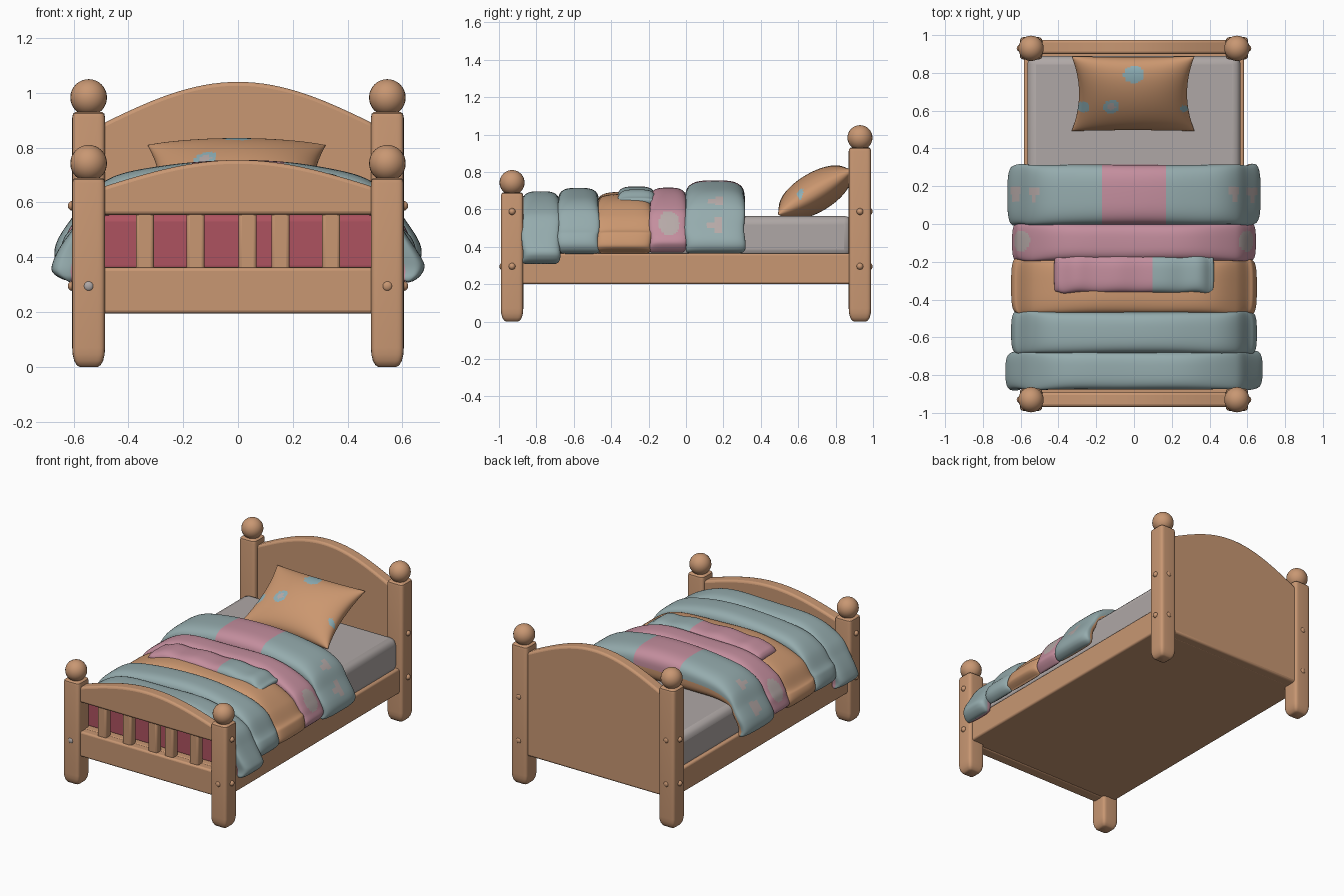
import bpy, bmesh, math
from mathutils import Vector, Matrix

if "Cube" in bpy.data.objects:
    bpy.data.objects.remove(bpy.data.objects["Cube"])


def material(name, rgb):
    m = bpy.data.materials.new(name)
    m.use_nodes = True
    m.diffuse_color = (*rgb, 1)
    bsdf = m.node_tree.nodes["Principled BSDF"]
    bsdf.inputs["Base Color"].default_value = (*rgb, 1)
    bsdf.inputs["Roughness"].default_value = 0.8
    return m


WOOD = material("wood", (0.58, 0.31, 0.17))
ORANGE = material("orange cloth", (0.60, 0.31, 0.16))
TEAL = material("teal cloth", (0.30, 0.41, 0.42))
PINK = material("pink cloth", (0.55, 0.27, 0.34))
RED = material("red cloth", (0.42, 0.085, 0.115))
LINEN = material("linen", (0.43, 0.39, 0.38))
DOT = material("pale dot", (0.47, 0.40, 0.39))
BLUE = material("blue dot", (0.27, 0.43, 0.47))


def finish(name, bm, mats, angle=None):
    bmesh.ops.recalc_face_normals(bm, faces=bm.faces)
    me = bpy.data.meshes.new(name)
    bm.to_mesh(me)
    bm.free()
    for m in mats:
        me.materials.append(m)
    ob = bpy.data.objects.new(name, me)
    bpy.context.collection.objects.link(ob)
    me.shade_smooth()
    if angle:
        me.set_sharp_from_angle(angle=math.radians(angle))
    return ob


def bevel(ob, width, segments=3):
    b = ob.modifiers.new("bevel", "BEVEL")
    b.width, b.segments, b.limit_method = width, segments, "ANGLE"


def box(name, lo, hi, mat, width=0.012):
    bm = bmesh.new()
    bmesh.ops.create_cube(bm, size=1)
    lo, hi = Vector(lo), Vector(hi)
    for v in bm.verts:
        v.co = (lo + hi) / 2 + v.co * (hi - lo)
    bevel(finish(name, bm, [mat], 40), width)


def loft(bm, rings):
    rows = [[bm.verts.new(p) for p in r] for r in rings]
    n = len(rows[0])
    for a, b in zip(rows, rows[1:]):
        for i in range(n):
            bm.faces.new((a[i], a[(i + 1) % n], b[(i + 1) % n], b[i]))
    bm.faces.new(rows[0])
    bm.faces.new(rows[-1])


def squircle(i, n, power):
    a = 2 * math.pi * i / n
    c, s = math.cos(a), math.sin(a)
    return (math.copysign(abs(c) ** (2 / power), c),
            math.copysign(abs(s) ** (2 / power), s))


def ball(name, loc, r, mat, squash=None):
    bm = bmesh.new()
    bmesh.ops.create_uvsphere(bm, u_segments=24, v_segments=16, radius=r)
    for v in bm.verts:
        if squash:
            v.co[squash] *= 0.6
        v.co += Vector(loc)
    finish(name, bm, [mat])


# Posts with finials and bolts
def post(name, x, y, h):
    bm = bmesh.new()
    profile = [(0, .55), (.006, .72), (.022, .88), (.045, .97), (.07, 1),
               (h - .02, 1), (h - .006, .95), (h, .82)]
    loft(bm, [[(x + .06 * s * p[0], y + .06 * s * p[1], z)
               for p in (squircle(i, 40, 6) for i in range(40))]
              for z, s in profile])
    finish(name, bm, [WOOD], 40)
    ball(name + "_finial", (x, y, h + .053), .067, WOOD)
    sx, sy = math.copysign(1, x), math.copysign(1, y)
    for z in (.295, .588):
        ball(name + "_side_bolt", (x + sx * .058, y, z), .018, WOOD, 0)
        if y > 0 or z < .4:
            ball(name + "_end_bolt", (x, y + sy * .056, z), .018,
                 LINEN if x < 0 > y else WOOD, 1)


for side, sx in (("left", 1), ("right", -1)):
    post("front_post_" + side, sx * .545, -.93, .69)
    post("back_post_" + side, sx * .545, .93, .93)


# Arched boards
def arched_board(name, y0, y1, bottom, shoulder, rise):
    bm = bmesh.new()
    xs = [-.5 + i / 32 for i in range(33)]
    outline = [(x, shoulder + rise * math.cos(math.pi * x / 1.0)) for x in xs]
    outline += [(.5, bottom), (-.5, bottom)]
    loft(bm, [[(x, y, z) for x, z in outline] for y in (y0, y1)])
    bevel(finish(name, bm, [WOOD], 40), .014)


arched_board("headboard", .9, .975, .2, .885, .155)
arched_board("footboard_top", -.968, -.89, .555, .655, .1)
box("footboard_rail", (-.5, -.968, .195), (.5, -.89, .362), WOOD)
for x in (-.34, -.155, .035, .155, .34):
    box("footboard_slat", (x - .033, -.955, .34), (x + .033, -.9, .57), WOOD)

# Frame and mattress
box("bed_frame", (-.583, -.92, .2), (.583, .92, .365), WOOD)
box("mattress", (-.565, -.8, .34), (.565, .89, .565), LINEN, .045)
box("sheet_end", (-.56, -.872, .34), (.56, -.6, .56), RED, .03)


# Quilt folds, each a padded band draped over the mattress
def catmull(pts, t):
    pts = [Vector(p) for p in pts]
    i = min(int(t * (len(pts) - 1)), len(pts) - 2)
    u = t * (len(pts) - 1) - i
    b, c = pts[i], pts[i + 1]
    a = pts[i - 1] if i else Vector((-c.x, c.y))
    d = pts[i + 2] if i + 2 < len(pts) else 2 * c - b
    return (b * 2 + (c - a) * u + (2 * a - 5 * b + 4 * c - d) * u * u
            + (3 * b - a - 3 * c + d) * u ** 3) / 2


def quilt(name, y0, y1, half, top, hem, mats, rule, short=False):
    if short:
        outer = [(0, top), (half * .5, top - .005), (half * .85, top - .025), (half, hem)]
        inner = [(0, .6), (half * .5, .6), (half * .8, .6), (half * .95, hem - .02)]
    else:
        outer = [(0, top), (.25, top - .008), (.42, top - .045), (.54, top - .115),
                 (.605, top - .2), (half - .015, hem + .1), (half, hem + .045),
                 (half - .03, hem)]
        inner = [(0, .55), (.25, .55), (.42, .55), (.53, .53),
                 (.56, .48), (.57, hem + .09), (.58, hem + .04), (.585, hem)]
    steps, n, rings = 150, 56, []
    yc, w = (y0 + y1) / 2, (y1 - y0) / 2 + .004
    for j in range(steps + 1):
        t = 2 * j / steps - 1
        e = max(0, (abs(t) - .92) / .08)
        f = max(.05, math.sqrt(max(0, 1 - e * e)))
        o, q = catmull(outer, abs(t)), catmull(inner, abs(t))
        ring = []
        for i in range(n):
            c, s = squircle(i, n, 3.2)
            p = q.lerp(o, .5 + .5 * s * f)
            ripple = .005 * math.sin(17 * t + 9 * yc) * max(0, s)
            y = yc + w * c * (.85 + .15 * f) + .006 * math.sin(13 * t + 20 * yc) * abs(t)
            ring.append((math.copysign(p.x, t), y, p.y + ripple))
        rings.append(ring)
    bm = bmesh.new()
    loft(bm, rings)
    for k, face in enumerate(bm.faces):
        under = (k % n) > n * .53
        face.material_index = mats.index(rule(face.calc_center_median(), under))
    finish(name, bm, mats)


def spot(c, y, z, ry, rz):
    return abs(c.x) > .45 and ((c.y - y) / ry) ** 2 + ((c.z - z) / rz) ** 2 < 1


def turned_fold(c, under):
    if under:
        return ORANGE
    if spot(c, .165, .515, .036, .042) or spot(c, .165, .645, .034, .024):
        return DOT
    return PINK if abs(c.x) < .16 else TEAL


def pink_fold(c, under):
    if under:
        return RED
    return DOT if spot(c, -.09, .525, .055, .065) else PINK


quilt("quilt_turned_fold", 0, .31, .67, .75, .365, [TEAL, PINK, DOT, ORANGE], turned_fold)
quilt("quilt_pink_fold", -.19, 0, .645, .715, .37, [PINK, DOT, RED], pink_fold)
quilt("quilt_orange_fold", -.47, -.19, .65, .69, .365, [ORANGE], lambda c, u: ORANGE)
quilt("quilt_patch_fold", -.36, -.17, .43, .718, .645, [PINK, TEAL],
      lambda c, u: TEAL if c.x > .1 else PINK, True)
quilt("quilt_teal_fold", -.68, -.47, .65, .71, .365, [TEAL], lambda c, u: TEAL)
quilt("quilt_foot_fold", -.872, -.68, .68, .695, .31, [TEAL, PINK],
      lambda c, u: PINK if u else TEAL)


# Pillow leaning on the headboard
def pillow():
    bm, n = bmesh.new(), 70
    mats = [ORANGE, BLUE, DOT]
    tilt = Matrix.Translation((-.005, .69, .69)) @ Matrix.Rotation(math.radians(31), 4, "X")
    for side in (1, -1):
        grid = []
        for i in range(n + 1):
            u = math.sin(math.pi * (i / n - .5))
            row = []
            for j in range(n + 1):
                v = math.sin(math.pi * (j / n - .5))
                puff = .105 * ((1 - u * u) * (1 - v * v)) ** .45
                row.append(bm.verts.new(tilt @ Vector((
                    u * .325 * (1 - .12 * (1 - v * v)),
                    v * .23 * (1 - .07 * (1 - u * u)), side * puff))))
            grid.append(row)
        for i in range(n):
            for j in range(n):
                f = bm.faces.new((grid[i][j], grid[i + 1][j],
                                  grid[i + 1][j + 1], grid[i][j + 1]))
                c = f.calc_center_median()
                for x, y, r in ((0, .79, .055), (-.12, .62, .043),
                                (-.27, .62, .034), (.265, .61, .022)):
                    d = math.hypot(c.x - x, (c.y - y) * 1.2) / r
                    if d < 1 and side > 0:
                        f.material_index = 2 if d < .5 and x == -.12 else 1
    bmesh.ops.remove_doubles(bm, verts=bm.verts, dist=.0001)
    finish("pillow", bm, mats)


pillow()
